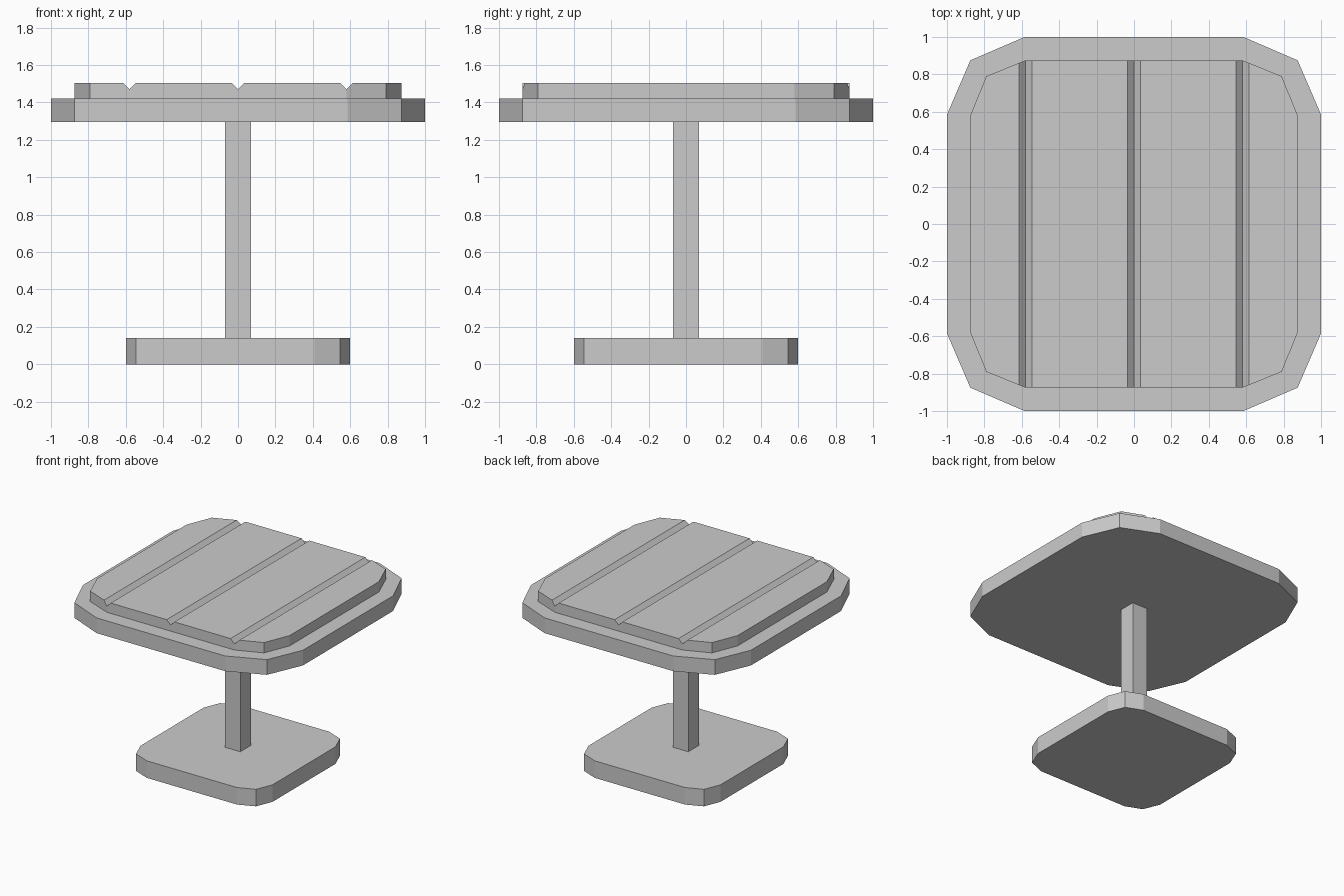
import bpy, bmesh

if "Cube" in bpy.data.objects:
    bpy.data.objects.remove(bpy.data.objects["Cube"])


def prism(name, outline, z0, z1):
    """Extrude a flat outline from z0 up to z1."""
    bm = bmesh.new()
    face = bm.faces.new([bm.verts.new((x, y, z0)) for x, y in outline])
    top = bmesh.ops.extrude_face_region(bm, geom=[face])["geom"]
    for v in top:
        if isinstance(v, bmesh.types.BMVert):
            v.co.z = z1
    bmesh.ops.recalc_face_normals(bm, faces=bm.faces)
    mesh = bpy.data.meshes.new(name)
    bm.to_mesh(mesh)
    bm.free()
    obj = bpy.data.objects.new(name, mesh)
    bpy.context.collection.objects.link(obj)
    return obj


def rounded_square(half, start, mid):
    """Square outline whose corners are cut in two segments."""
    corner = [(half, start), (mid, mid), (start, half)]
    pts = []
    for _ in range(4):
        pts += corner
        corner = [(-y, x) for x, y in corner]
    return pts


# Foot plate, square post and table slab
prism("base", rounded_square(0.6, 0.41, 0.545), 0, 0.14)
prism("post", [(-0.07, -0.07), (0.07, -0.07), (0.07, 0.07), (-0.07, 0.07)], 0.14, 1.295)
prism("table_slab", rounded_square(1.0, 0.585, 0.875), 1.295, 1.42)

# Raised plank panel
panel = prism("plank_panel", rounded_square(0.875, 0.58, 0.79), 1.42, 1.505)

# V-shaped grooves between the planks
for i, x in enumerate((-0.58, 0, 0.58)):
    cutter = prism(f"groove_cutter_{i}", [(-0.07, 0.07), (0, 0), (0.07, 0.07)], -1, 1)
    for v in cutter.data.vertices:
        px, pz, py = v.co
        v.co = (x + px, py, 1.47 + pz)
    cutter.data.flip_normals()
    cutter.hide_render = True
    cutter.hide_set(True)
    mod = panel.modifiers.new("groove", "BOOLEAN")
    mod.operation = "DIFFERENCE"
    mod.solver = "EXACT"
    mod.object = cutter
